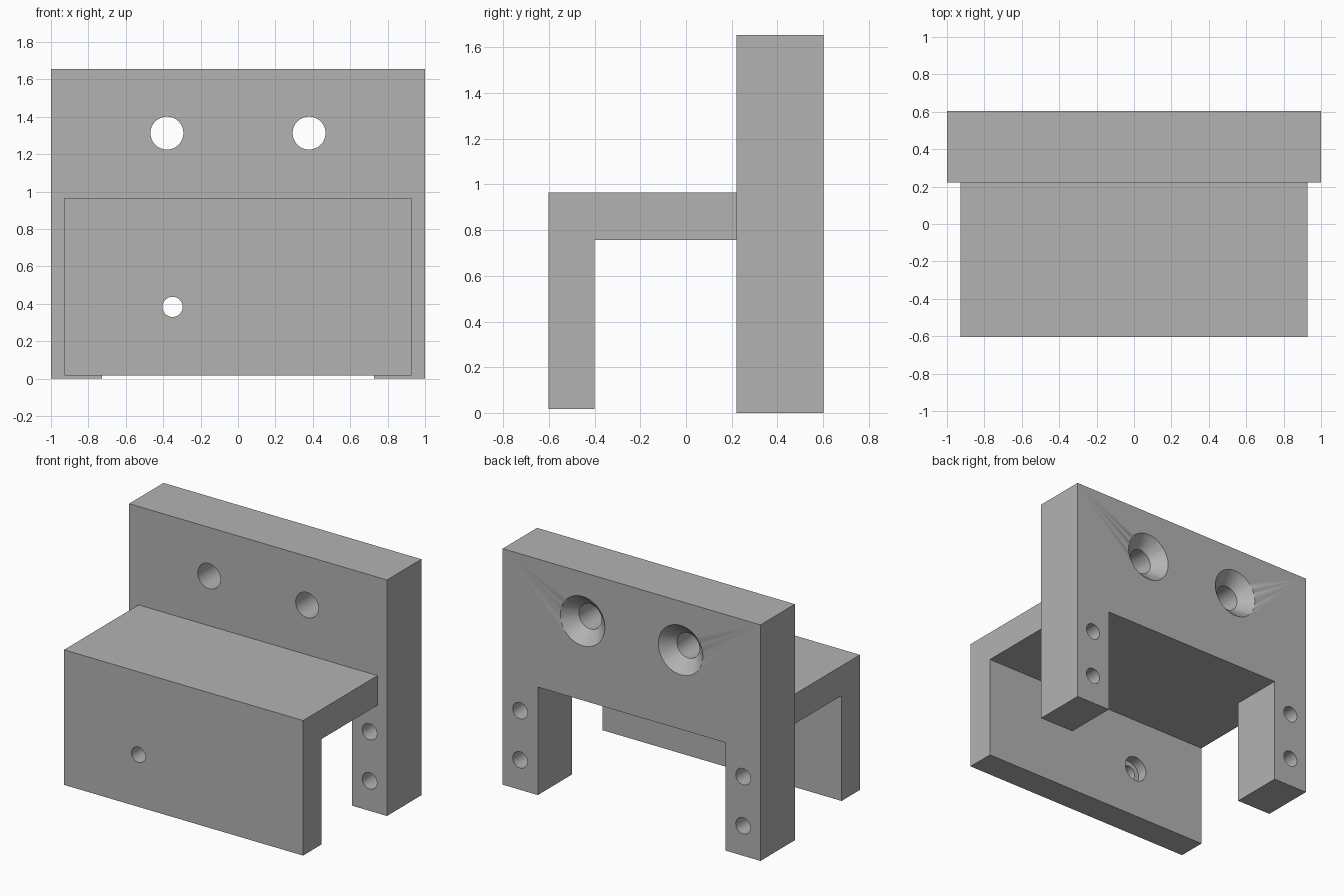
import bpy, bmesh
from math import cos, sin, tau, radians

cube = bpy.data.objects.get("Cube")
if cube:
    bpy.data.objects.remove(cube, do_unlink=True)

grey = bpy.data.materials.new("plain grey")
grey.use_nodes = True
colour = (0.45, 0.45, 0.45, 1)
grey.diffuse_color = colour
grey.node_tree.nodes["Principled BSDF"].inputs["Base Color"].default_value = colour


def to_object(name, bm):
    bmesh.ops.recalc_face_normals(bm, faces=bm.faces)
    mesh = bpy.data.meshes.new(name)
    bm.to_mesh(mesh)
    bm.free()
    mesh.materials.append(grey)
    obj = bpy.data.objects.new(name, mesh)
    bpy.context.collection.objects.link(obj)
    return obj


def extrude(name, points, shift):
    """Prism from a flat outline, pushed along a vector."""
    bm = bmesh.new()
    face = bm.faces.new([bm.verts.new(p) for p in points])
    new = bmesh.ops.extrude_face_region(bm, geom=[face])["geom"]
    verts = [v for v in new if isinstance(v, bmesh.types.BMVert)]
    bmesh.ops.translate(bm, verts=verts, vec=shift)
    return to_object(name, bm)


def drill(bm, x, z, stations, sides=64):
    """Add a turned cutter along y, from (y, radius) stations."""
    rings = [[bm.verts.new((x + r * cos(tau * i / sides), y, z + r * sin(tau * i / sides)))
              for i in range(sides)] for y, r in stations]
    for a, b in zip(rings, rings[1:]):
        for i in range(sides):
            j = (i + 1) % sides
            bm.faces.new((a[i], a[j], b[j], b[i]))
    bm.faces.new(rings[0])
    bm.faces.new(rings[-1])


def cut(obj, bm):
    cutter = to_object(obj.name + "_drill", bm)
    cutter.hide_render = True
    mod = obj.modifiers.new("holes", "BOOLEAN")
    mod.operation = "DIFFERENCE"
    mod.solver = "EXACT"
    mod.object = cutter
    bpy.ops.object.select_all(action="DESELECT")
    bpy.context.view_layer.objects.active = obj
    obj.select_set(True)
    bpy.ops.object.modifier_apply(modifier=mod.name)
    bpy.data.objects.remove(cutter, do_unlink=True)
    bpy.ops.object.shade_smooth_by_angle(angle=radians(30))


FRONT, JOIN, BACK = -0.603, 0.222, 0.603
TOP, UNDER = 1.655, 0.757

# Upright back plate with two legs
half = [(0.727, UNDER), (0.727, 0), (1, 0), (1, TOP)]
outline = half + [(-x, z) for x, z in reversed(half)]
plate = extrude("back_plate", [(x, JOIN, z) for x, z in outline], (0, BACK - JOIN, 0))

# Countersunk mounting holes and plain leg holes
bm = bmesh.new()
for side in (-1, 1):
    drill(bm, side * 0.38, 1.313, [(JOIN - 0.1, 0.088), (BACK - 0.085, 0.088),
                                   (BACK, 0.173), (BACK + 0.02, 0.193)])
    for z in (0.21, 0.555):
        drill(bm, side * 0.865, z, [(JOIN - 0.1, 0.057), (BACK + 0.1, 0.057)])
cut(plate, bm)

# Angled bracket: shelf with a hanging front panel
section = [(JOIN, UNDER), (JOIN, 0.965), (FRONT, 0.965),
           (FRONT, 0.018), (-0.4, 0.018), (-0.4, UNDER)]
bracket = extrude("front_bracket", [(-0.927, y, z) for y, z in section], (1.854, 0, 0))

# Counterbored hole in the panel
bm = bmesh.new()
drill(bm, -0.35, 0.384, [(FRONT - 0.1, 0.054), (-0.475, 0.054),
                         (-0.475, 0.09), (-0.3, 0.09)])
cut(bracket, bm)
